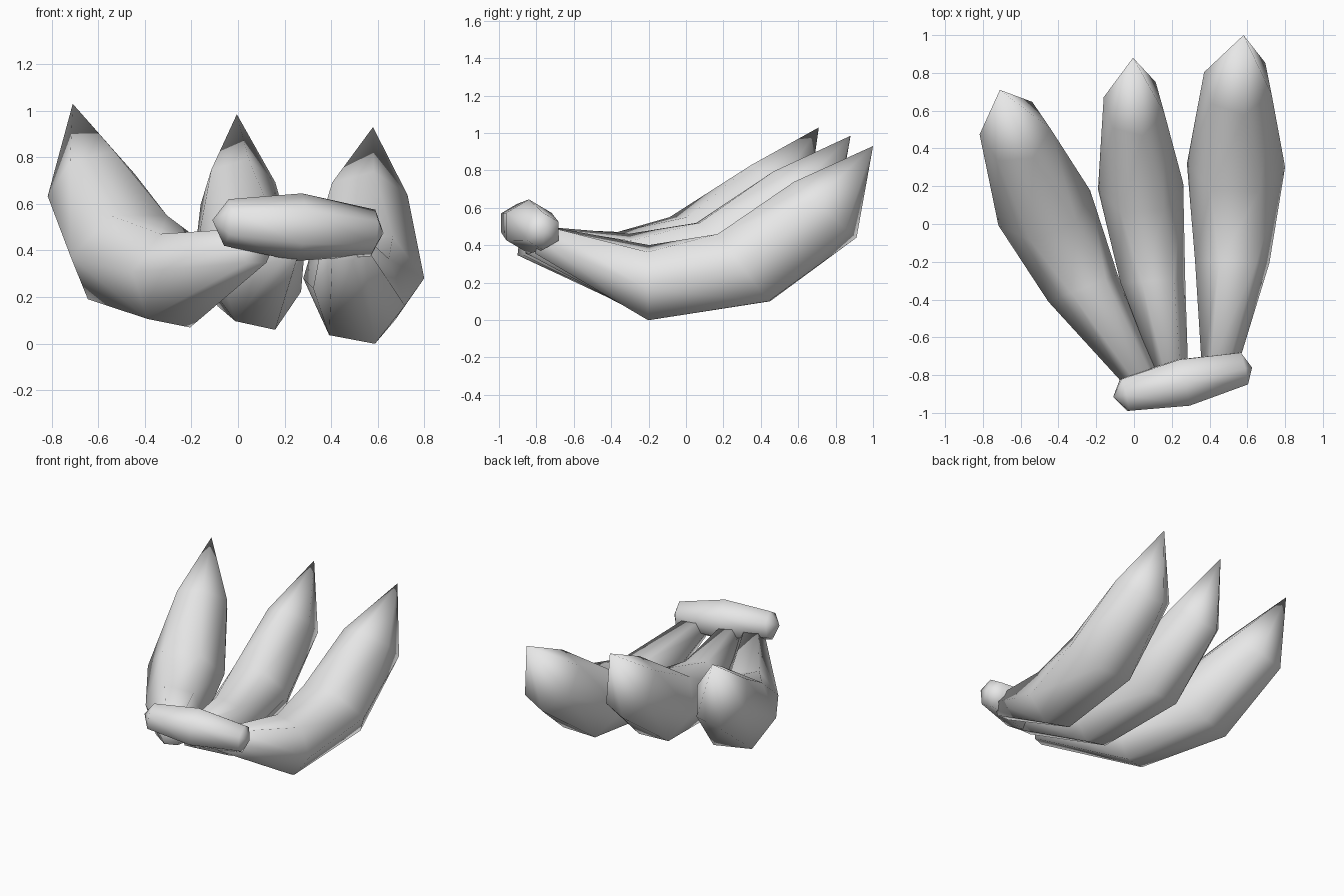
import bpy
import bmesh
from math import sin, cos, radians
from mathutils import Vector

cube = bpy.data.objects.get("Cube")
if cube:
    bpy.data.objects.remove(cube, do_unlink=True)

grey = bpy.data.materials.new("plain_grey")
grey.use_nodes = True
grey.diffuse_color = (0.8, 0.8, 0.8, 1)
grey.node_tree.nodes["Principled BSDF"].inputs["Base Color"].default_value = (0.8, 0.8, 0.8, 1)

SIDES = 6


def hexagon(centre, side, up, roll=0):
    """Six points around a centre, spanned by two half-axis vectors."""
    angles = [radians(360 * i / SIDES + roll) for i in range(SIDES)]
    return [Vector(centre) + side * cos(a) + up * sin(a) for a in angles]


def loft(name, rings, start=None, end=None):
    """Skin hexagon rings; close each end with a point, or flat if none."""
    bm = bmesh.new()
    loops = [[bm.verts.new(p) for p in ring] for ring in rings]
    for a, b in zip(loops, loops[1:]):
        for i in range(SIDES):
            j = (i + 1) % SIDES
            bm.faces.new((a[i], a[j], b[j], b[i]))
    for loop, point in ((loops[0], start), (loops[-1], end)):
        if point is None:
            bm.faces.new(loop)
        else:
            apex = bm.verts.new(point)
            for i in range(SIDES):
                bm.faces.new((loop[i], loop[(i + 1) % SIDES], apex))
    bmesh.ops.recalc_face_normals(bm, faces=bm.faces)
    for face in bm.faces:
        face.smooth = True
    mesh = bpy.data.meshes.new(name)
    bm.to_mesh(mesh)
    bm.free()
    mesh.materials.append(grey)
    obj = bpy.data.objects.new(name, mesh)
    bpy.context.collection.objects.link(obj)
    return obj


# Shared cross-sections from stalk to tip: half width, half height, lean, roll
SECTIONS = [
    (0.09, 0.09, -20, 0),
    (0.20, 0.214, 0, 10),
    (0.26, 0.26, 37, 0),
    (0.19, 0.228, 48, -18),
]


def fruit(name, yaw, width, centres, tip):
    yaw = radians(yaw)
    side = Vector((cos(yaw), sin(yaw), 0))
    forward = Vector((-sin(yaw), cos(yaw), 0))
    rings = []
    for centre, (w, h, lean, roll) in zip(centres, SECTIONS):
        lean = radians(lean)
        down = forward * sin(lean) - Vector((0, 0, cos(lean)))
        rings.append(hexagon(centre, side * w * width, down * h, roll))
    loft(name, rings, end=tip)


# Three curved fruits fanning out from the stem
fruit("left_fruit", -2, 1.0,
      [(0.45, -0.78, 0.43), (0.52, -0.2, 0.2), (0.54, 0.31, 0.28), (0.55, 0.745, 0.59)],
      (0.58, 1.0, 0.93))
fruit("middle_fruit", 4, 0.87,
      [(0.21, -0.83, 0.43), (0.1, -0.3, 0.26), (0.035, 0.2, 0.34), (0, 0.63, 0.645)],
      (-0.005, 0.88, 0.985))
fruit("right_fruit", 21, 1.0,
      [(0.07, -0.86, 0.42), (-0.27, -0.34, 0.27), (-0.475, 0.085, 0.37), (-0.63, 0.49, 0.68)],
      (-0.71, 0.71, 1.03))

# Stubby stem lying across the fruit ends
across = Vector((-0.22, 0.97, 0))
upright = Vector((0.1, 0, 1))
stem = [((-0.05, -0.905, 0.52), 0.1), ((0.26, -0.84, 0.5), 0.145), ((0.58, -0.765, 0.475), 0.1)]
loft("stem", [hexagon(c, across * r, upright * r, 30) for c, r in stem],
     start=(-0.11, -0.915, 0.53), end=(0.625, -0.76, 0.475))
